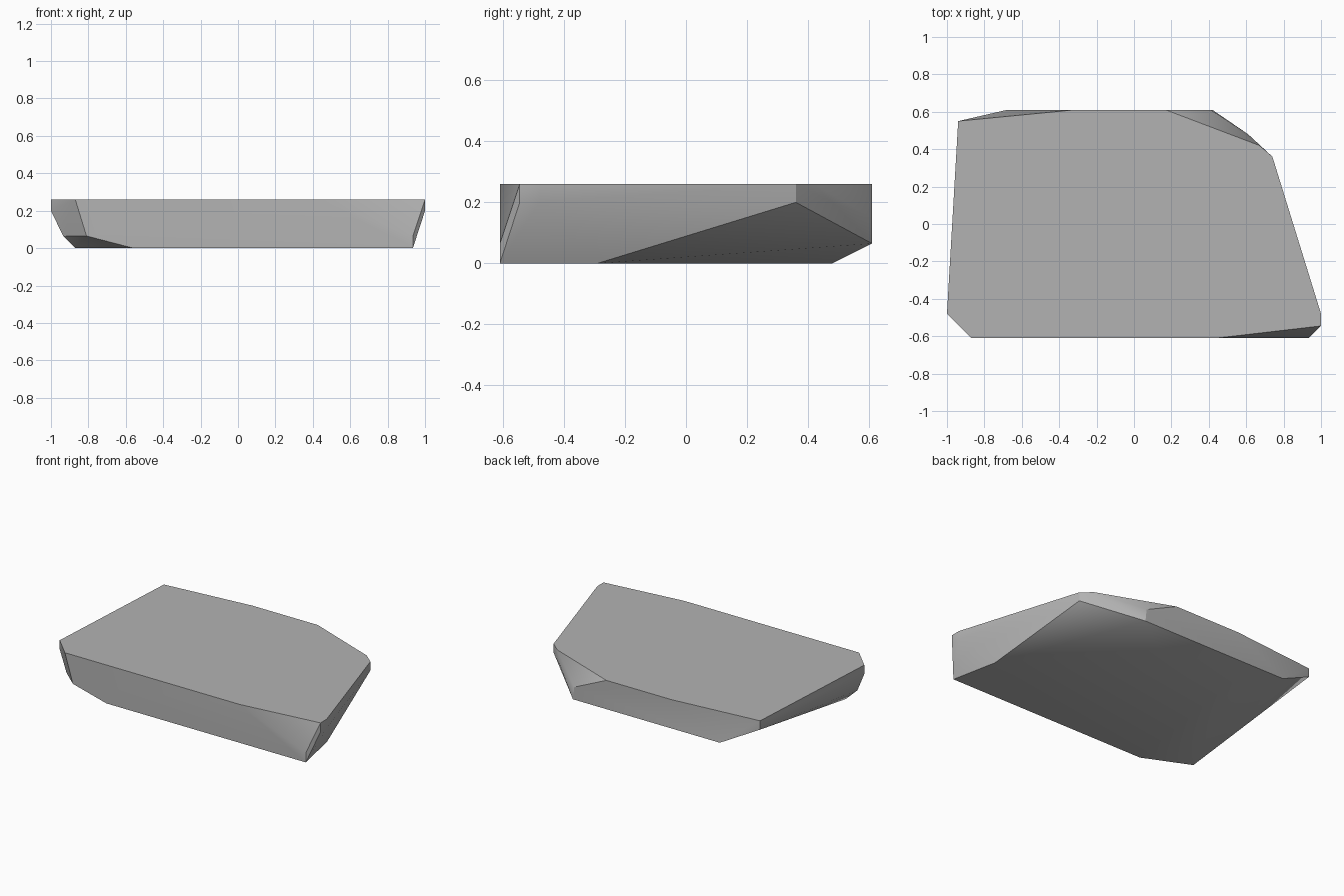
import bpy
import bmesh
import math

# Remove the default cube only
default_cube = bpy.data.objects.get("Cube")
if default_cube:
    bpy.data.objects.remove(default_cube, do_unlink=True)

HEIGHT = 0.26      # level of the flat top
BREAK = 0.20       # where the upright rim starts to slope inwards
CHIP = 0.065       # level of the chipped lower corners
FRONT, BACK = -0.61, 0.61


def make_material(name, grey):
    """One flat grey stone colour."""
    material = bpy.data.materials.new(name)
    material.use_nodes = True
    colour = (grey, grey, grey, 1.0)
    material.diffuse_color = colour
    shader = next(n for n in material.node_tree.nodes if n.type == 'BSDF_PRINCIPLED')
    shader.inputs["Base Color"].default_value = colour
    return material


def at_level(outline, level):
    """Lift a plan outline to one height."""
    return [(x, y, level) for x, y in outline]


# Flat top, counter-clockwise from the front right corner
top = [(-1, -0.48), (-0.87, FRONT), (0.44, FRONT), (1, -0.545), (1, -0.48),
       (0.74, 0.36), (0.67, 0.42), (0.17, BACK), (-0.32, BACK), (-0.94, 0.55)]

# Corners where the rim stays upright for a short way
rim = [(-1, -0.48), (1, -0.545), (1, -0.48), (0.74, 0.36), (-0.94, 0.55)]

# Chipped corners between the rim and the underside
chips = [(-0.935, -0.5), (-0.81, FRONT), (0.935, FRONT),
         (0.42, BACK), (-0.68, BACK)]

# Flat underside
underside = [(-0.87, -0.47), (-0.56, FRONT), (0.935, FRONT),
             (0.87, -0.29), (0.2, 0.48), (-0.4, 0.48)]

# Extra points of the broken back left corner
broken_corner = [(0.41, BACK, 0.15), (0.61, 0.48, 0.2)]

points = (at_level(top, HEIGHT) + at_level(rim, BREAK) + at_level(chips, CHIP)
          + at_level(underside, 0) + broken_corner)

# Wrap the levels in one solid faceted block
bm = bmesh.new()
for point in points:
    bm.verts.new(point)
hull = bmesh.ops.convex_hull(bm, input=bm.verts[:])
loose = [g for g in hull["geom_interior"] if isinstance(g, bmesh.types.BMVert)]
bmesh.ops.delete(bm, geom=loose, context='VERTS')
bmesh.ops.dissolve_limit(bm, angle_limit=math.radians(1),
                         verts=bm.verts[:], edges=bm.edges[:])
bmesh.ops.recalc_face_normals(bm, faces=bm.faces[:])

mesh = bpy.data.meshes.new("stone_slab")
bm.to_mesh(mesh)
bm.free()
mesh.materials.append(make_material("stone_grey", 0.45))

slab = bpy.data.objects.new("stone_slab", mesh)
bpy.context.collection.objects.link(slab)

# Soft shading over shallow breaks, crisp main edges
bpy.ops.object.select_all(action='DESELECT')
slab.select_set(True)
bpy.context.view_layer.objects.active = slab
bpy.ops.object.shade_smooth_by_angle(angle=math.radians(30))
